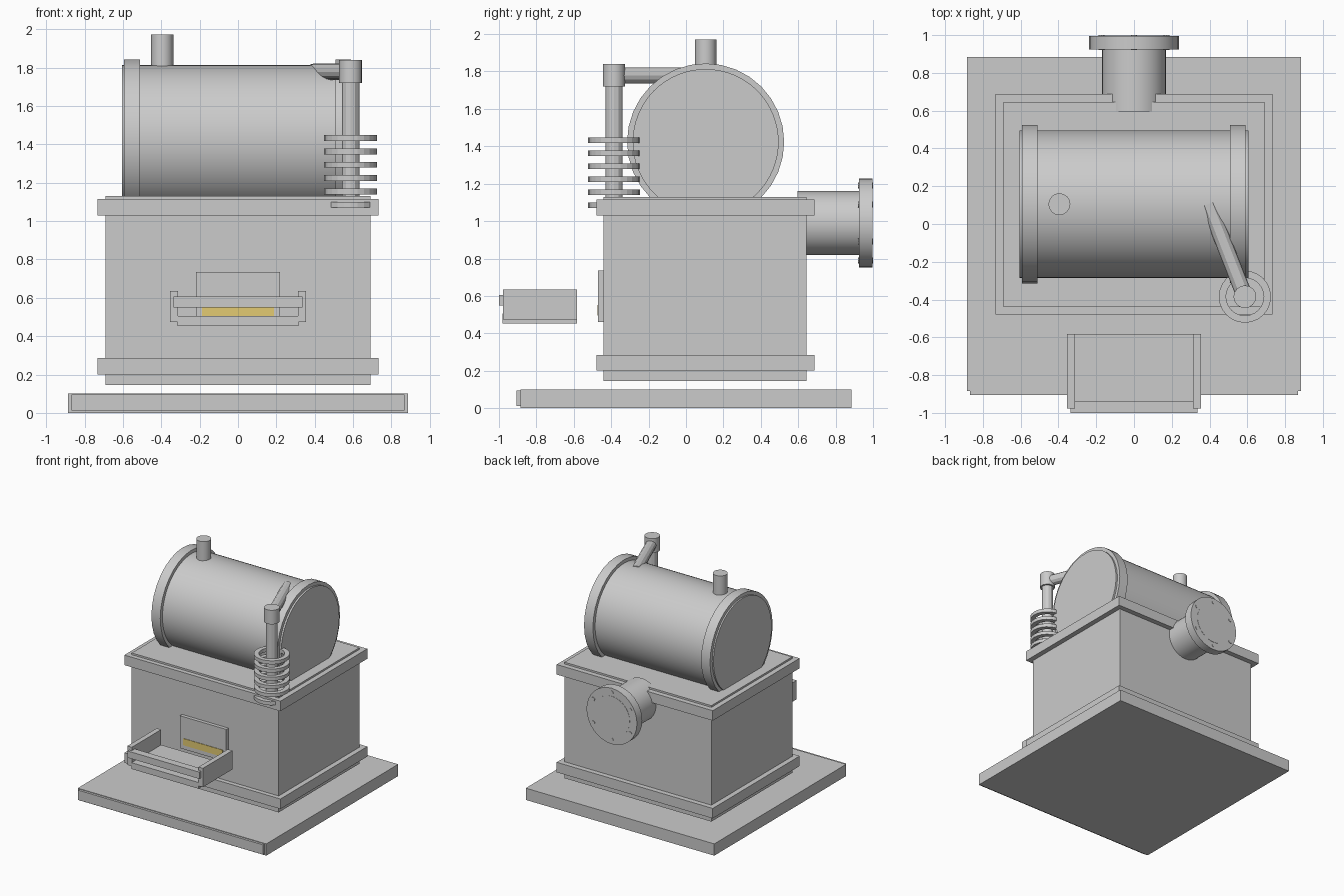
import bpy, bmesh, math
from mathutils import Vector

if "Cube" in bpy.data.objects:
    bpy.data.objects.remove(bpy.data.objects["Cube"], do_unlink=True)


def material(name, rgb):
    m = bpy.data.materials.new(name)
    m.use_nodes = True
    m.diffuse_color = (*rgb, 1)
    m.node_tree.nodes["Principled BSDF"].inputs["Base Color"].default_value = (*rgb, 1)
    return m


grey = material("plain grey", (0.6, 0.6, 0.6))
glow = material("fire yellow", (0.77, 0.6, 0.17))


def box(name, x, y, z, mat=grey):
    """Box from (min, max) spans."""
    spans = (x, y, z)
    bpy.ops.mesh.primitive_cube_add(size=1, location=[(a + b) / 2 for a, b in spans])
    ob = bpy.context.object
    ob.name = name
    ob.scale = [b - a for a, b in spans]
    bpy.ops.object.transform_apply(location=False, rotation=False)
    ob.data.materials.append(mat)
    return ob


def tube(name, start, end, radius, sides, smooth=True):
    """Capped cylinder between two points."""
    a, b = Vector(start), Vector(end)
    bpy.ops.mesh.primitive_cylinder_add(vertices=sides, radius=radius,
                                        depth=(b - a).length, location=(a + b) / 2)
    ob = bpy.context.object
    ob.name = name
    ob.rotation_euler = (b - a).to_track_quat('Z', 'Y').to_euler()
    ob.data.materials.append(grey)
    if smooth:
        bpy.ops.object.shade_smooth_by_angle(angle=math.radians(25))
    return ob


def ring(name, centre, inner, outer, height, sides):
    """Flat ring: a square profile spun around z."""
    bm = bmesh.new()
    h = height / 2
    profile = [bm.verts.new((r, 0, z)) for r, z in
               ((inner, -h), (outer, -h), (outer, h), (inner, h))]
    edges = [bm.edges.new((profile[i], profile[(i + 1) % 4])) for i in range(4)]
    bmesh.ops.spin(bm, geom=profile + edges, axis=(0, 0, 1), cent=(0, 0, 0),
                   angle=math.tau, steps=sides, use_merge=True)
    bmesh.ops.remove_doubles(bm, verts=bm.verts, dist=0.0001)
    bmesh.ops.recalc_face_normals(bm, faces=bm.faces)
    mesh = bpy.data.meshes.new(name)
    bm.to_mesh(mesh)
    bm.free()
    mesh.materials.append(grey)
    ob = bpy.data.objects.new(name, mesh)
    ob.location = centre
    bpy.context.collection.objects.link(ob)
    return ob


# Ground slab with its front plate
box("base_slab", (-0.885, 0.885), (-0.885, 0.885), (0, 0.1))
box("base_front_plate", (-0.868, 0.868), (-0.905, -0.88), (0.012, 0.095))

# Furnace body and its two bands
box("furnace_body", (-0.69, 0.69), (-0.44, 0.645), (0.145, 1.13))
for label, low in (("lower", 0.2), ("upper", 1.03)):
    box(label + "_band", (-0.733, 0.733), (-0.478, 0.688), (low, low + 0.085))

# Furnace door with a glowing slot
box("door", (-0.218, 0.218), (-0.47, -0.43), (0.46, 0.735))
box("glowing_slot", (-0.187, 0.187), (-0.474, -0.468), (0.495, 0.552), glow)

# Ash tray standing in front of the door
box("tray_floor", (-0.315, 0.315), (-0.98, -0.583), (0.452, 0.505))
for label, s in (("left", 1), ("right", -1)):
    box("tray_side_" + label, sorted((s * 0.313, s * 0.355)), (-0.978, -0.583), (0.475, 0.635))
box("tray_front_bar", (-0.337, 0.337), (-1.0, -0.937), (0.549, 0.606))

# Horizontal boiler drum with end hoops
AXIS_Y, AXIS_Z = 0.105, 1.423
tube("boiler_drum", (-0.605, AXIS_Y, AXIS_Z), (0.605, AXIS_Y, AXIS_Z), 0.39, 64)
for label, x in (("left", 0.507), ("right", -0.593)):
    tube("drum_hoop_" + label, (x, AXIS_Y, AXIS_Z), (x + 0.083, AXIS_Y, AXIS_Z), 0.42, 32)
tube("steam_stack", (-0.395, AXIS_Y, 1.75), (-0.395, AXIS_Y, 1.972), 0.058, 16)

# Pipe from the drum to the condenser coil
PX, PY = 0.587, -0.385
tube("neck_pipe", (0.395, 0.105, 1.778), (PX, PY, 1.778), 0.043, 12)
tube("elbow_cap", (PX, PY, 1.72), (PX, PY, 1.84), 0.06, 16)
tube("down_pipe", (PX, PY, 1.0), (PX, PY, 1.75), 0.046, 12)
for i in range(6):
    ring("coil_ring_%d" % (i + 1), (PX, PY, 1.085 + i * 0.0695), 0.1, 0.138, 0.03, 24)

# Rear outlet with bolted flange
OZ = 0.99
tube("outlet_pipe", (0, 0.595, OZ), (0, 0.998, OZ), 0.17, 32)
tube("outlet_flange", (0, 0.925, OZ), (0, 0.996, OZ), 0.237, 32)
for i in range(6):
    t = math.radians(30 + 60 * i)
    x, z = 0.2 * math.cos(t), OZ + 0.2 * math.sin(t)
    tube("flange_bolt_%d" % (i + 1), (x, 0.92, z), (x, 1.0, z), 0.016, 8)
